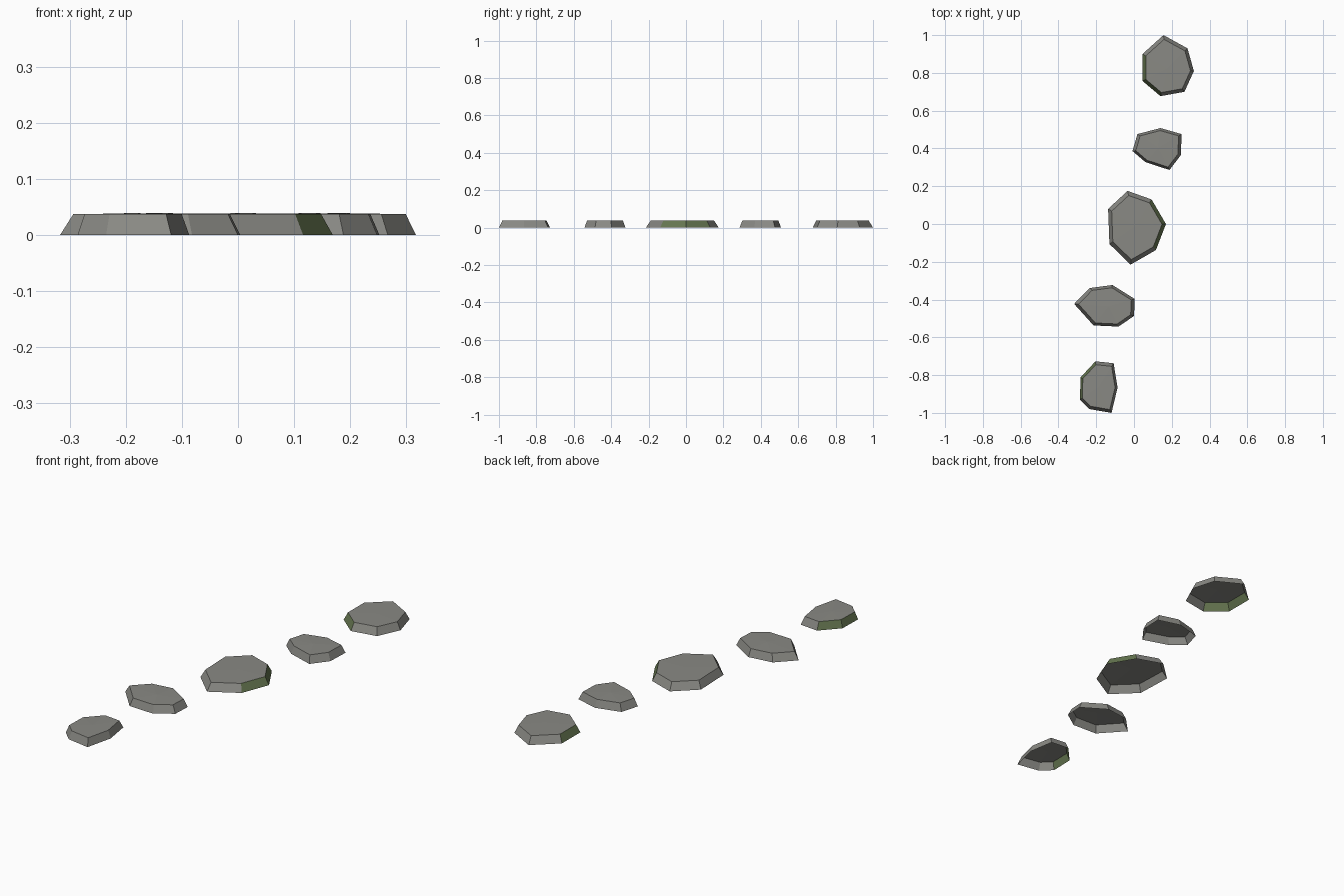
import bpy
import bmesh
from mathutils import Vector

if "Cube" in bpy.data.objects:
    bpy.data.objects.remove(bpy.data.objects["Cube"])

RIM_Z, CROWN_Z, TAPER = 0.037, 0.039, 0.87


def material(name, colour):
    m = bpy.data.materials.new(name)
    m.diffuse_color = (*colour, 1)
    m.use_nodes = True
    m.node_tree.nodes["Principled BSDF"].inputs["Base Color"].default_value = m.diffuse_color
    return m


stone_grey = material("stone_grey", (0.25, 0.25, 0.23))
moss_green = material("moss_green", (0.13, 0.18, 0.08))


def stone(name, outline, mossy_sides=()):
    """Tapered flat stone, open underneath; the listed sides are mossy."""
    bm = bmesh.new()
    pts = [Vector((x, y, 0)) for x, y in outline]
    n = len(pts)
    centre = sum(pts, Vector()) / n
    base = [bm.verts.new(p) for p in pts]
    rim = [bm.verts.new(centre + (p - centre) * TAPER + Vector((0, 0, RIM_Z))) for p in pts]
    crown = bm.verts.new(centre + Vector((0, 0, CROWN_Z)))
    # outlines run clockwise from above
    for i in range(n):
        j = (i + 1) % n
        side = bm.faces.new((base[j], base[i], rim[i], rim[j]))
        side.material_index = 1 if i in mossy_sides else 0
        bm.faces.new((rim[j], rim[i], crown))
    mesh = bpy.data.meshes.new(name)
    bm.to_mesh(mesh)
    bm.free()
    mesh.materials.append(stone_grey)
    mesh.materials.append(moss_green)
    bpy.context.collection.objects.link(bpy.data.objects.new(name, mesh))


# Stepping stones from back to front
stone("back_stone", [(0.156, 1.0), (0.283, 0.93), (0.317, 0.81), (0.267, 0.70),
                     (0.14, 0.677), (0.045, 0.757), (0.045, 0.90)], (4, 5))
stone("back_middle_stone", [(0.14, 0.508), (0.252, 0.476), (0.248, 0.365), (0.188, 0.286),
                            (0.06, 0.328), (-0.008, 0.386), (0.018, 0.476)])
stone("middle_stone", [(-0.034, 0.175), (0.093, 0.13), (0.169, 0.0), (0.116, -0.138),
                       (-0.018, -0.215), (-0.13, -0.106), (-0.137, 0.08)], (1, 2))
stone("front_middle_stone", [(-0.114, -0.323), (0.004, -0.397), (0.0, -0.487), (-0.082, -0.543),
                             (-0.214, -0.537), (-0.317, -0.423), (-0.235, -0.339)])
stone("front_stone", [(-0.204, -0.727), (-0.108, -0.737), (-0.087, -0.866), (-0.119, -1.0),
                      (-0.235, -0.98), (-0.286, -0.93), (-0.283, -0.812)], (5, 6))
